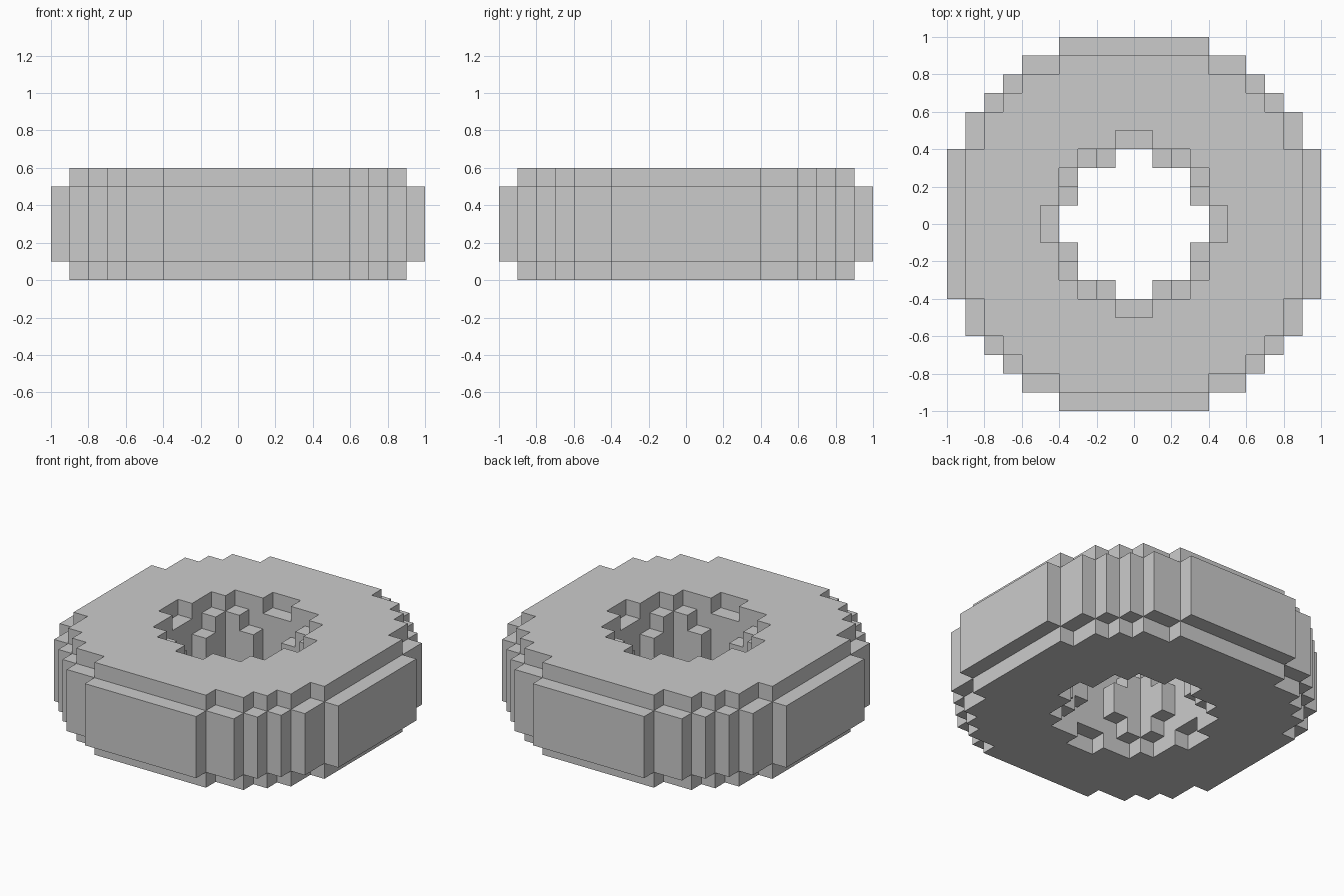
import bpy, bmesh
from math import hypot
from mathutils import Vector

if "Cube" in bpy.data.objects:
    bpy.data.objects.remove(bpy.data.objects["Cube"])

S = 0.1                  # block size
R = 0.7                  # ring radius
TUBE_SQ = 0.1213         # squared tube radius
MID_Z = 0.3              # ring centre height


def filled(c):
    """True when the block with integer coordinates c lies inside the ring."""
    x, y, z = ((i + 0.5) * S for i in c)
    return (hypot(x, y) - R) ** 2 + (z - MID_Z) ** 2 < TUBE_SQ


# Blocky ring: one quad for each block side that borders empty space
bm = bmesh.new()
verts = {}


def vert(p):
    key = tuple(p)
    if key not in verts:
        verts[key] = bm.verts.new(Vector(key) * S)
    return verts[key]


for i in range(-11, 11):
    for j in range(-11, 11):
        for k in range(-1, 7):
            cell = (i, j, k)
            if not filled(cell):
                continue
            for axis in range(3):
                u, v = (axis + 1) % 3, (axis + 2) % 3
                for side in (0, 1):
                    neighbour = list(cell)
                    neighbour[axis] += 2 * side - 1
                    if filled(neighbour):
                        continue
                    loop = []
                    for du, dv in ((0, 0), (1, 0), (1, 1), (0, 1)):
                        p = list(cell)
                        p[axis] += side
                        p[u] += du
                        p[v] += dv
                        loop.append(vert(p))
                    bm.faces.new(loop if side else loop[::-1])

mesh = bpy.data.meshes.new("blocky_ring")
bm.to_mesh(mesh)
bm.free()
ring = bpy.data.objects.new("blocky_ring", mesh)
bpy.context.collection.objects.link(ring)
